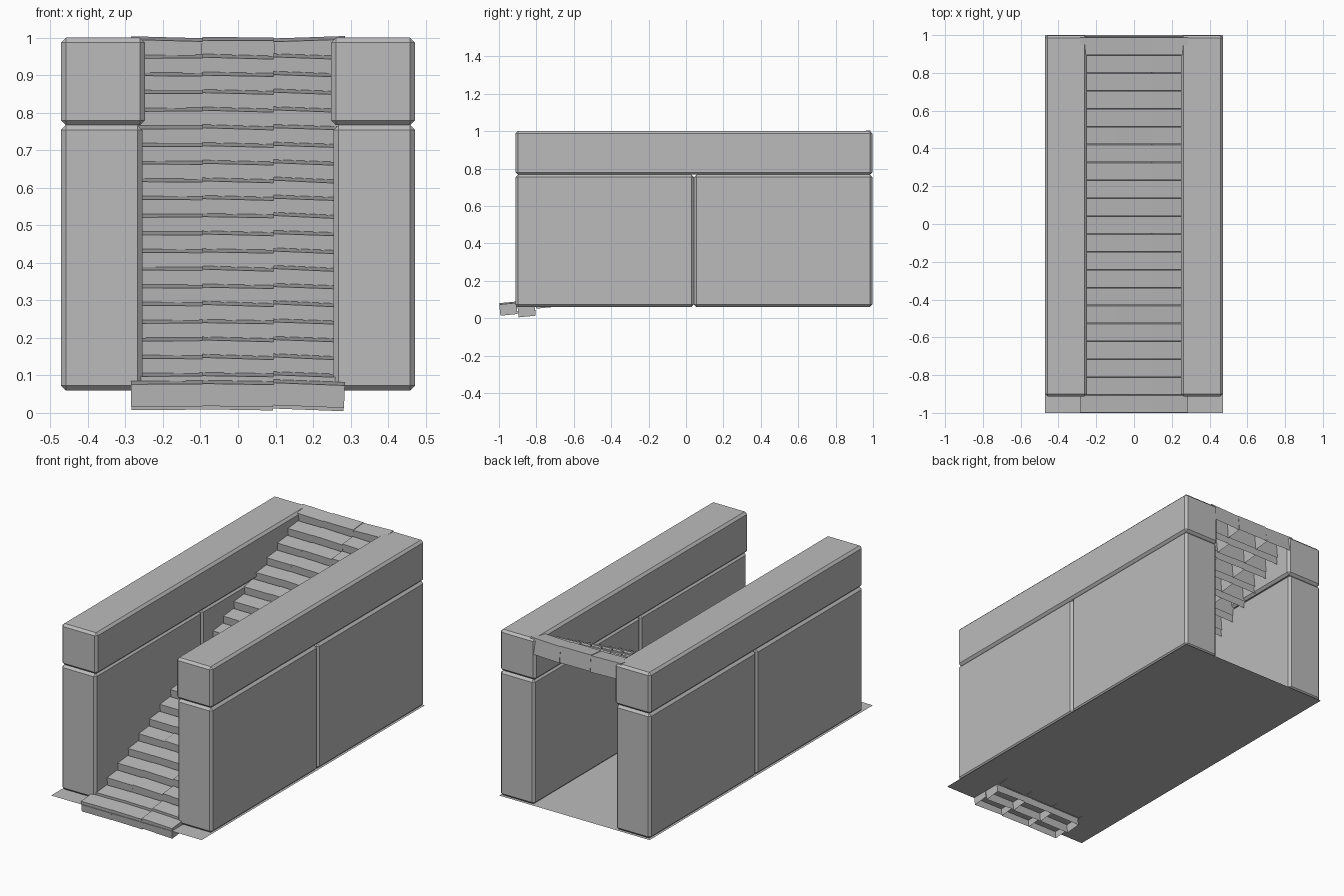
import bpy, bmesh, math, random
from mathutils import Matrix, Vector

random.seed(4)
old = bpy.data.objects.get("Cube")
if old:
    bpy.data.objects.remove(old, do_unlink=True)

stone = bpy.data.materials.new("grey stone")
stone.use_nodes = True
GREY = (0.5, 0.5, 0.5, 1)
stone.diffuse_color = GREY
stone.node_tree.nodes["Principled BSDF"].inputs["Base Color"].default_value = GREY


def finish(name, bm):
    mesh = bpy.data.meshes.new(name)
    bm.to_mesh(mesh)
    bm.free()
    mesh.materials.append(stone)
    obj = bpy.data.objects.new(name, mesh)
    bpy.context.scene.collection.objects.link(obj)
    return obj


def wall_block(name, lo, hi, chamfer=0.013):
    lo, hi = Vector(lo), Vector(hi)
    bm = bmesh.new()
    bmesh.ops.create_cube(bm, size=1, matrix=Matrix.Translation((lo + hi) / 2)
                          @ Matrix.Diagonal((*(hi - lo), 1)))
    obj = finish(name, bm)
    mod = obj.modifiers.new("chamfer", 'BEVEL')
    mod.width, mod.segments = chamfer, 1
    return obj


# Side walls: two lower blocks and one long coping per side
INNER, OUTER, FRONT, BACK, JOINT = 0.255, 0.472, -0.912, 0.997, 0.042
BASE, SEAM, TOP = 0.06, 0.767, 1.0
for side, s in (("left", 1), ("right", -1)):
    x0, x1 = sorted((s * INNER, s * OUTER))
    c0, c1 = sorted((s * (INNER - 0.007), s * OUTER))
    wall_block(f"{side}_wall_front", (x0, FRONT, BASE), (x1, JOINT, SEAM))
    wall_block(f"{side}_wall_back", (x0, JOINT, BASE), (x1, BACK, SEAM))
    wall_block(f"{side}_coping", (c0, FRONT, SEAM), (c1, BACK, TOP))

# Ground slab sheet under the walls
bm = bmesh.new()
bmesh.ops.create_grid(bm, x_segments=1, y_segments=1, size=1,
                      matrix=Matrix.Translation((0, 0, BASE - 0.001))
                      @ Matrix.Diagonal((OUTER, 1, 1, 1)))
finish("floor", bm)

# Steps: rows of three tilted slabs, open underneath
ROWS, DEPTH, RISE, WIDTH = 21, 0.0947, 0.0471, 0.19
PITCH = math.radians(5.5)
for row in range(ROWS):
    height = 0.06 if row == 0 else 0.09
    top = 0.081 if row == 0 else 0.102 + RISE * (row - 1)
    rolls = (-0.03, 0, 0.03) if row == ROWS - 1 else (0, -0.025, -0.04)
    bm = bmesh.new()
    for col, roll in zip((-1, 0, 1), rolls):
        turn = -roll + random.uniform(-0.01, 0.01)
        made = bmesh.ops.create_cube(bm, size=1)["verts"]
        faces = {f for v in made for f in v.link_faces}
        under = [f for f in faces if f.calc_center_median().z < -0.4]
        place = (Matrix.Translation((col * WIDTH, -1 + DEPTH * (row + 0.5), top))
                 @ Matrix.Rotation(turn, 4, 'Y') @ Matrix.Rotation(PITCH, 4, 'X')
                 @ Matrix.Diagonal((WIDTH, DEPTH - 0.003, height, 1))
                 @ Matrix.Translation((0, 0, -0.5)))
        bmesh.ops.transform(bm, matrix=place, verts=made)
        bmesh.ops.delete(bm, geom=under, context='FACES_ONLY')
    finish(f"step_{row:02d}", bm)
